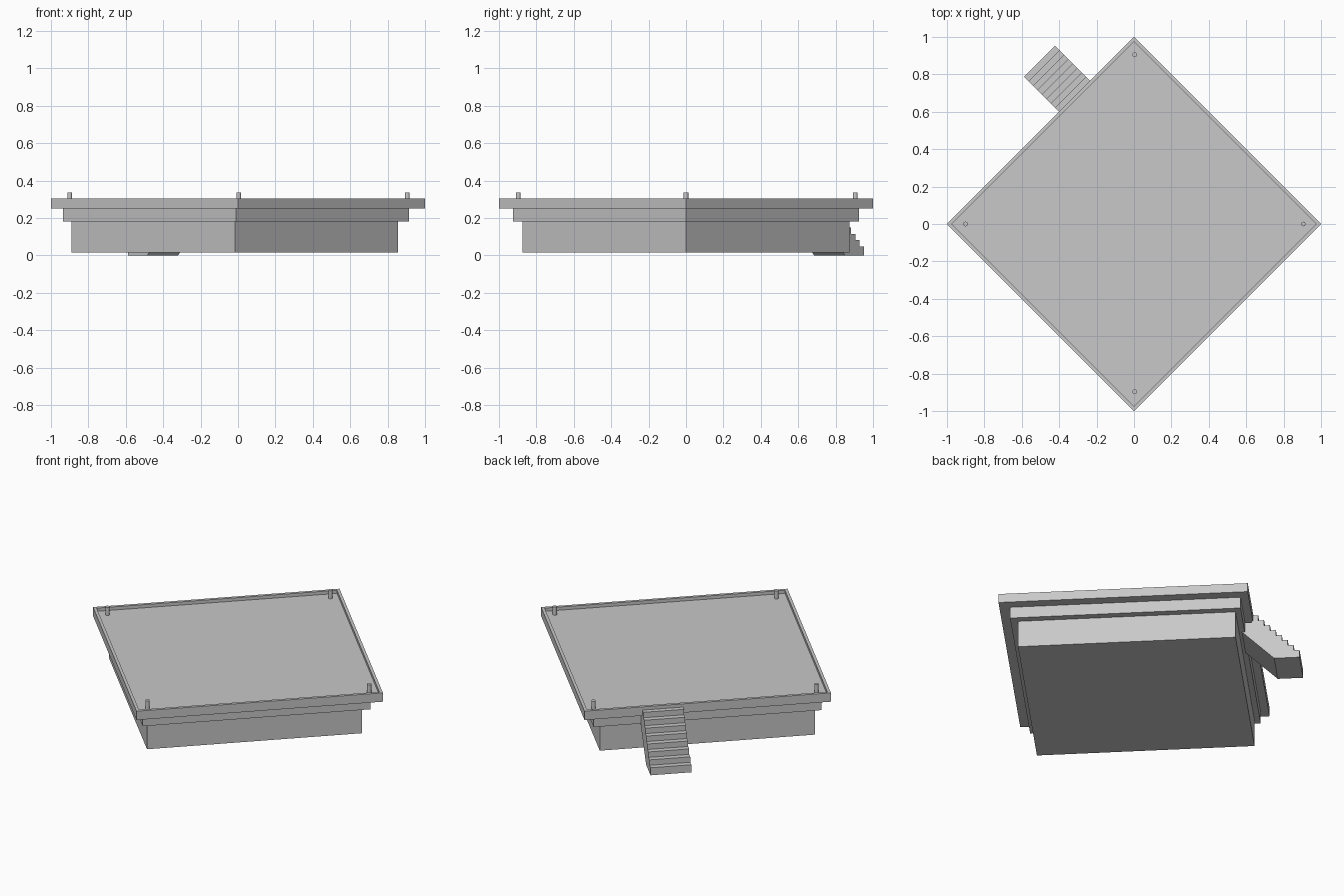
import bpy, bmesh, math
from mathutils import Matrix

cube = bpy.data.objects.get("Cube")
if cube:
    bpy.data.objects.remove(cube, do_unlink=True)

grey = bpy.data.materials.new("plain grey")
grey.use_nodes = True
colour = (0.58, 0.58, 0.58, 1)
grey.diffuse_color = colour
grey.node_tree.nodes["Principled BSDF"].inputs["Base Color"].default_value = colour

TURN = Matrix.Rotation(math.radians(45), 4, 'Z')
ROOT2 = math.sqrt(2)


def finish(name, bm):
    bmesh.ops.recalc_face_normals(bm, faces=bm.faces)
    mesh = bpy.data.meshes.new(name)
    bm.to_mesh(mesh)
    bm.free()
    mesh.materials.append(grey)
    obj = bpy.data.objects.new(name, mesh)
    bpy.context.collection.objects.link(obj)
    return obj


def square_slab(half_diagonal, bottom, top, shift=0):
    """Square slab with its corners on the x and y axes."""
    bm = bmesh.new()
    bmesh.ops.create_cube(bm, size=1)
    side = half_diagonal * ROOT2
    bm.transform(Matrix.Translation((shift, 0, (bottom + top) / 2)) @ TURN
                 @ Matrix.Diagonal((side, side, top - bottom, 1)))
    return bm


# Stepped base
finish("lower_base", square_slab(0.873, 0.015, 0.18, -0.0165))
finish("middle_base", square_slab(0.925, 0.18, 0.25, -0.01))

# Deck with a raised rim around a sunken floor
bm = square_slab(1.0, 0.25, 0.305)
bm.normal_update()
floor = max(bm.faces, key=lambda f: f.calc_center_median().z)
bmesh.ops.inset_region(bm, faces=[floor], thickness=0.025)
bmesh.ops.inset_region(bm, faces=[floor], thickness=0.0)
for v in floor.verts:
    v.co.z = 0.285
finish("deck", bm)

# Corner pegs
for name, x, y in (("left", 0.905, 0), ("right", -0.9, 0),
                   ("back", 0.004, 0.905), ("front", 0.004, -0.897)):
    bm = bmesh.new()
    bmesh.ops.create_cone(bm, cap_ends=True, segments=16, radius1=0.0125,
                          radius2=0.0125, depth=0.055)
    bm.transform(Matrix.Translation((x, y, 0.3075)))
    peg = finish(name + "_peg", bm)
    for poly in peg.data.polygons:
        poly.use_smooth = abs(poly.normal.z) < 0.5

# Staircase: a stepped side profile with a sloping underside, extruded
RUN, RISE, STEPS = 0.0335, 0.034, 8
profile = [(0.828, 0), (0.972, 0)]
for i in range(STEPS):
    out, top = 0.972 - RUN * i, 0.047 + RISE * i
    inner = out - RUN if i < STEPS - 1 else 0.70
    profile += [(out, top), (inner, top)]
profile += [(0.70, 0.24), (0.625, 0.24), (0.625, 0.2)]
bm = bmesh.new()
side = bm.faces.new([bm.verts.new((0.141, y, z)) for y, z in profile])
extruded = bmesh.ops.extrude_face_region(bm, geom=[side])["geom"]
bmesh.ops.translate(bm, vec=(0.234, 0, 0),
                    verts=[g for g in extruded if isinstance(g, bmesh.types.BMVert)])
bm.transform(TURN)
finish("staircase", bm)
